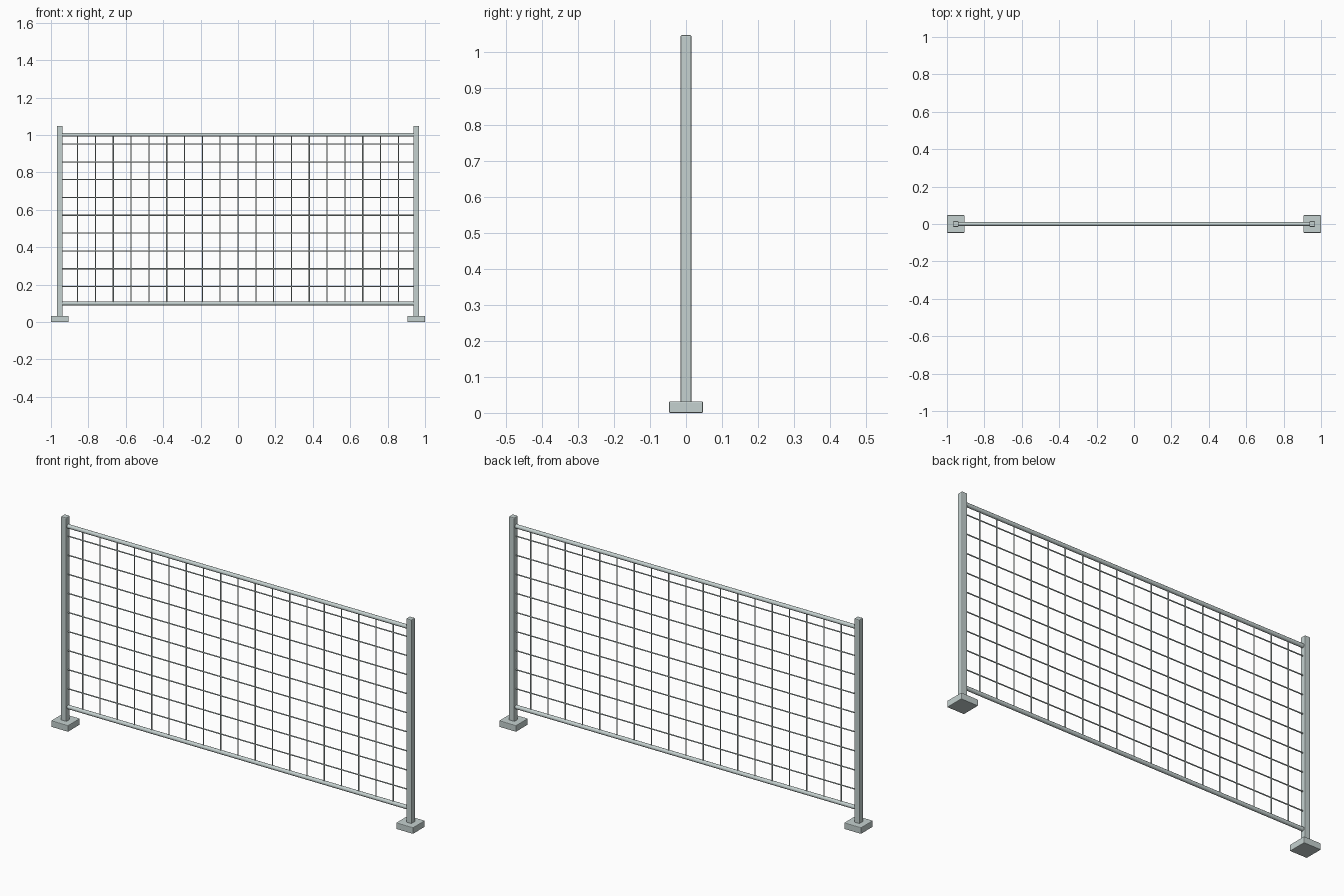
import bpy, math

if "Cube" in bpy.data.objects:
    bpy.data.objects.remove(bpy.data.objects["Cube"])

PX = 0.953      # post centre offset
STEP = PX / 10  # mesh spacing
Z0 = 0.099      # lower rail height
Z1 = 1.001      # upper rail height

steel = bpy.data.materials.new("galvanised_steel")
steel.diffuse_color = (0.56, 0.64, 0.63, 1)
steel.use_nodes = True
steel.node_tree.nodes["Principled BSDF"].inputs["Base Color"].default_value = steel.diffuse_color


def box(name, centre, size, bevel):
    bpy.ops.mesh.primitive_cube_add(size=1, location=centre)
    ob = bpy.context.object
    ob.name = name
    ob.scale = size
    bpy.ops.object.transform_apply(location=False, rotation=False, scale=True)
    ob.data.materials.append(steel)
    m = ob.modifiers.new("Bevel", 'BEVEL')
    m.width = bevel
    m.segments = 2
    return ob


def rod(name, centre, length, radius, sides, along_x):
    rot = (0, math.pi / 2, 0) if along_x else (0, 0, 0)
    bpy.ops.mesh.primitive_cylinder_add(vertices=sides, radius=radius, depth=length,
                                        location=centre, rotation=rot)
    ob = bpy.context.object
    ob.name = name
    ob.data.materials.append(steel)
    bpy.ops.object.shade_smooth_by_angle(angle=math.radians(50))
    return ob


# posts on square feet
for side, s in (("left", -1), ("right", 1)):
    box(side + "_foot", (s * PX, 0, 0.016), (0.094, 0.094, 0.032), 0.003)
    box(side + "_post", (s * PX, 0, 0.538), (0.030, 0.030, 1.020), 0.004)

# top and bottom rails
rod("top_rail", (0, 0, Z1), 2 * PX, 0.010, 12, True)
rod("bottom_rail", (0, 0, Z0), 2 * PX, 0.010, 12, True)

# wire mesh
for i in range(1, 20):
    rod(f"upright_wire_{i}", (-PX + i * STEP, 0, (Z0 + Z1) / 2), Z1 - Z0, 0.003, 8, False)
for i in range(1, 10):
    rod(f"cross_wire_{i}", (0, 0, Z0 - 0.005 + i * STEP), 2 * PX, 0.003, 8, True)
